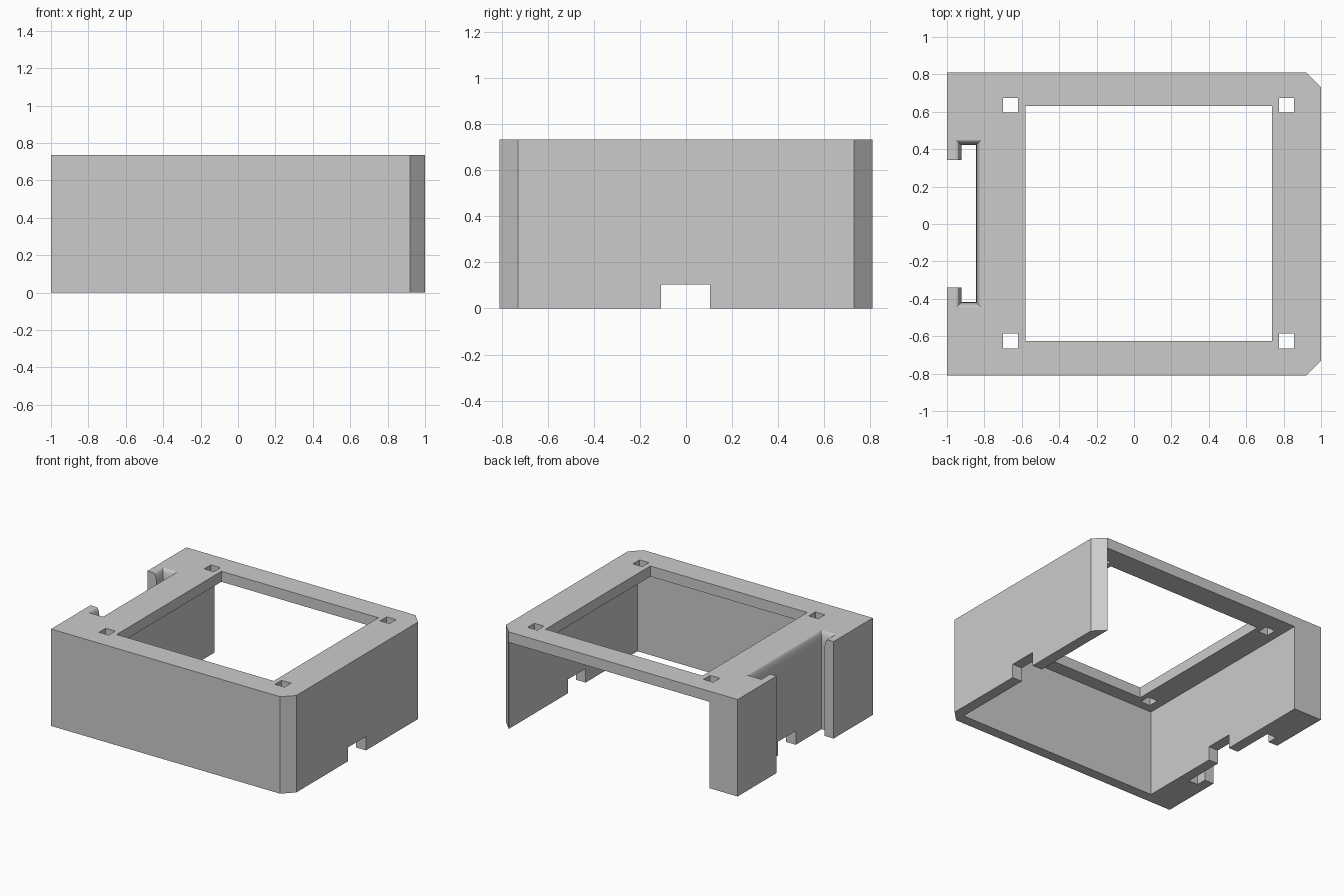
import bpy, bmesh, math

old = bpy.data.objects.get("Cube")
if old:
    bpy.data.objects.remove(old, do_unlink=True)

HEIGHT = 0.735
HALF_Y = 0.81
WALL = 0.08

grey = bpy.data.materials.new("light_grey")
grey.use_nodes = True
colour = (0.6, 0.6, 0.6, 1.0)
grey.diffuse_color = colour
grey.node_tree.nodes["Principled BSDF"].inputs["Base Color"].default_value = colour


def loft(name, rings):
    """Closed solid through a stack of (outline, z) rings."""
    bm = bmesh.new()
    loops = [[bm.verts.new((x, y, z)) for x, y in outline] for outline, z in rings]
    n = len(loops[0])
    for low, high in zip(loops, loops[1:]):
        for i in range(n):
            j = (i + 1) % n
            bm.faces.new((low[i], low[j], high[j], high[i]))
    bm.faces.new(loops[0][::-1])
    bm.faces.new(loops[-1])
    bmesh.ops.recalc_face_normals(bm, faces=bm.faces)
    mesh = bpy.data.meshes.new(name)
    bm.to_mesh(mesh)
    bm.free()
    mesh.materials.append(grey)
    obj = bpy.data.objects.new(name, mesh)
    bpy.context.collection.objects.link(obj)
    return obj


def rect(x0, x1, y0, y1):
    return [(x0, y0), (x1, y0), (x1, y1), (x0, y1)]


def box(name, x0, x1, y0, y1, z0, z1):
    outline = rect(x0, x1, y0, y1)
    return loft(name, [(outline, z0), (outline, z1)])


# Outer block with the two corners on the +x side cut off
c = 1 - WALL
outline = [(-1, -HALF_Y), (c, -HALF_Y), (1, WALL - HALF_Y),
           (1, HALF_Y - WALL), (c, HALF_Y), (-1, HALF_Y)]
housing = loft("housing", [(outline, 0), (outline, HEIGHT)])

# Cavity, open below and at the back
cutters = [box("cavity_cutter", -0.765, c - 0.002, WALL - HALF_Y, 1, -0.1, HEIGHT - WALL)]

# Window through the top plate
cutters.append(box("window_cutter", -0.58, 0.737, -0.625, 0.63, 0.5, 1))

# Square screw holes
for x in (-0.66, 0.815):
    for y in (-0.625, 0.635):
        cutters.append(box("hole_cutter", x - 0.04, x + 0.04, y - 0.04, y + 0.04, 0.5, 1))

# Cable notch at the foot of both side walls
cutters.append(box("notch_cutter", -1.2, 1.2, -0.108, 0.105, -0.1, 0.105))

# Vertical slide-in slot with a rounded, flared mouth
def slot_outline(grow):
    return rect(-0.922 - grow, -0.845 + grow, -0.418 - grow, 0.422 + grow)

rings = [(slot_outline(0), -0.1)]
steps = 6
for i in range(steps + 1):
    a = math.pi / 2 * i / steps
    rings.append((slot_outline(0.026 * (1 - math.cos(a))), HEIGHT - 0.1 + 0.1 * math.sin(a)))
rings.append((slot_outline(0.026), 1))
cutters.append(loft("slot_cutter", rings))

# Opening from the slot to the outside
cutters.append(box("slot_opening_cutter", -1.2, -0.88, -0.34, 0.343, -0.2, 1.1))

# Cut the block, then drop the cutters
for cutter in cutters:
    mod = housing.modifiers.new(cutter.name, "BOOLEAN")
    mod.operation = "DIFFERENCE"
    mod.solver = "EXACT"
    mod.object = cutter
    cutter.hide_render = True
bpy.context.view_layer.update()
graph = bpy.context.evaluated_depsgraph_get()
result = bpy.data.meshes.new_from_object(housing.evaluated_get(graph))
housing.modifiers.clear()
housing.data = result
for cutter in cutters:
    bpy.data.objects.remove(cutter, do_unlink=True)
result.materials.clear()
result.materials.append(grey)
for face in result.polygons:
    face.material_index = 0
    face.use_smooth = False
